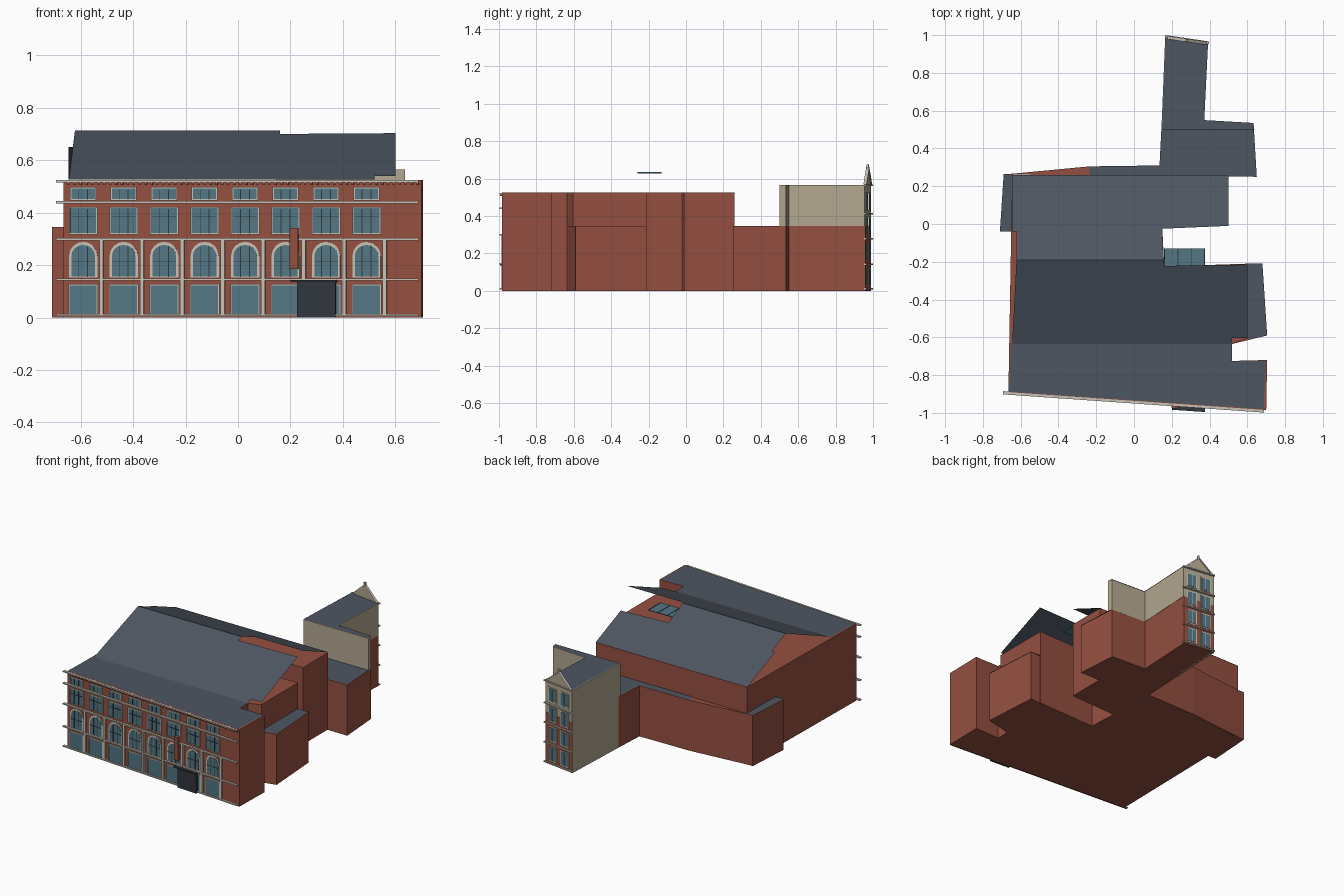
import bpy, math
from mathutils import Matrix, Vector

if "Cube" in bpy.data.objects:
    bpy.data.objects.remove(bpy.data.objects["Cube"])


def material(name, rgb):
    m = bpy.data.materials.new(name)
    m.diffuse_color = (*rgb, 1)
    m.use_nodes = True
    m.node_tree.nodes["Principled BSDF"].inputs["Base Color"].default_value = m.diffuse_color
    return m


BRICK = material("brick", (0.30, 0.08, 0.052))
SLATE = material("slate", (0.075, 0.092, 0.12))
GLASS = material("glass", (0.085, 0.18, 0.23))
BEIGE = material("render_beige", (0.45, 0.39, 0.28))
STONE = material("stone", (0.58, 0.54, 0.46))
DARK = material("dark_metal", (0.03, 0.038, 0.048))


def mesh(name, verts, faces, mat):
    me = bpy.data.meshes.new(name)
    me.from_pydata([tuple(v) for v in verts], [], faces)
    me.materials.append(mat)
    ob = bpy.data.objects.new(name, me)
    bpy.context.collection.objects.link(ob)
    return ob


def prism_data(bottom, top, off=0):
    """Closed solid between two matching counter-clockwise loops."""
    n = len(bottom)
    faces = [[off + i for i in reversed(range(n))], [off + n + i for i in range(n)]]
    faces += [[off + i, off + (i + 1) % n, off + n + (i + 1) % n, off + n + i] for i in range(n)]
    return list(bottom) + list(top), faces


def block(name, pts, z0, z1, mat):
    v, f = prism_data([(x, y, z0) for x, y in pts], [(x, y, z1) for x, y in pts])
    return mesh(name, v, f, mat)


def sheet(name, pts, height, mat=SLATE):
    return mesh(name, [(x, y, height(y)) for x, y in pts], [list(range(len(pts)))], mat)


def panels(name, frame, outlines, mat):
    """Many facade pieces in one object: (outline in u,z ; inner depth ; outer depth)."""
    verts, faces = [], []
    for outline, d0, d1 in outlines:
        v, f = prism_data([frame @ Vector((u, -d0, z)) for u, z in outline],
                          [frame @ Vector((u, -d1, z)) for u, z in outline], len(verts))
        verts += v
        faces += f
    return mesh(name, verts, faces, mat)


def rect(u, w, z0, z1):
    return [(u - w / 2, z0), (u + w / 2, z0), (u + w / 2, z1), (u - w / 2, z1)]


def arch(u, w, z0, spring, top, n=8):
    return [(u - w / 2, z0), (u + w / 2, z0)] + [
        (u + w / 2 * math.cos(math.pi * i / n), spring + (top - spring) * math.sin(math.pi * i / n))
        for i in range(n + 1)]


def facade_frame(a, b):
    ang = math.atan2(b[1] - a[1], b[0] - a[0])
    return Matrix.Translation((a[0], a[1], 0)) @ Matrix.Rotation(ang, 4, 'Z')


# --- building masses
block("main_block", [(-.665, -.89), (.70, -.985), (.705, -.72), (.52, -.725), (.52, -.635),
                     (.60, -.605), (.60, -.21), (.16, -.225), (.15, -.025), (.50, -.01),
                     (.50, .26), (-.645, .26)], 0, .525, BRICK)
block("left_wing", [(-.71, -.04), (-.64, -.04), (-.64, .262), (-.69, .265)], 0, .345, BRICK)
block("right_wing", [(.52, -.635), (.705, -.59), (.68, -.21), (.52, -.215)], 0, .345, BRICK)
block("rear_wing", [(-.69, .262), (.65, .25), (.63, .535), (.37, .55), (.39, .96), (.17, 1.0 - .012),
                    (.135, .31), (-.235, .305)], 0, .345, BRICK)
TOWER = [(.148, .50), (.637, .50), (.632, .535), (.372, .55), (.392, .955), (.168, .988)]
block("tower_upper", TOWER, .345, .565, BEIGE)
block("tower_side_wall", [(.145, .50), (.16, .50), (.18, .986), (.165, .988)], 0, .565, BEIGE)

# --- flat roofs
sheet("front_flat_roof", [(-.663, -.888), (.685, -.98), (.70, -.725), (.52, -.725), (.52, -.635),
                          (-.65, -.635)], lambda y: .528)
sheet("left_wing_roof", [(-.71, -.04), (-.645, -.04), (-.645, .262), (-.69, .264)], lambda y: .348)
sheet("right_wing_roof", [(.60, -.61), (.705, -.59), (.68, -.21), (.60, -.21)], lambda y: .348)
sheet("rear_wing_roof", [(-.235, .26), (.65, .25), (.635, .50), (.147, .50), (.135, .31),
                         (-.235, .305)], lambda y: .348)
sheet("tower_roof", TOWER, lambda y: .568)


# --- open-ended pitched roof
def front_slope(y):
    return .527 + .187 * (y + .635) / .445


def rear_slope(y):
    return .714 - .187 * (y + .19) / .45


sheet("front_roof_slope", [(-.645, -.635), (.52, -.635), (.52, -.603), (.60, -.603), (.60, -.215),
                           (.16, -.222), (.16, -.19), (-.622, -.19)], front_slope)
sheet("rear_roof_slope", [(-.622, -.19), (.157, -.19), (.15, -.025), (.50, -.01), (.50, .26),
                          (-.647, .26), (-.647, -.04), (-.622, -.04)], rear_slope)

# --- skylight
block("skylight_glass", [(.16, -.26), (.375, -.26), (.375, -.13), (.16, -.13)], .627, .632, GLASS)
for i in range(4):
    x = .162 + .0703 * i
    block("skylight_bar", [(x - .002, -.26), (x + .002, -.26), (x + .002, -.13), (x - .002, -.13)],
          .626, .634, DARK)

# --- front facade, u runs along the wall from its left end
F = facade_frame((-.665, -.89), (.70, -.985))
cols = [.075 + .1548 * i for i in range(8)]
glass, frames, bars, surrounds = [], [], [], []
for u in cols:
    for w, z0, z1 in ((.108, .012, .125), (.104, .32, .42), (.094, .45, .495)):
        glass.append((rect(u, w, z0, z1), 0, .005))
        for e in (-1, 1):
            frames.append((rect(u + e * w / 2, .005, z0, z1), 0, .007))
        for z in (z0, z1):
            frames.append((rect(u, w + .005, z - .0025, z + .0025), 0, .007))
    surrounds.append((arch(u, .108, .153, .235, .289), 0, .004))
    glass.append((arch(u, .090, .157, .235, .277), 0, .006))
    for z0, z1, zm in ((.155, .277, .215), (.32, .42, .385), (.45, .495, None)):
        for du in (-.017, .017):
            bars.append((rect(u + du, .003, z0, z1 - .006), 0, .008))
        if zm:
            bars.append((rect(u, .09, zm - .0015, zm + .0015), 0, .008))
panels("front_window_glass", F, glass, GLASS)
panels("front_window_frames", F, frames, STONE)
panels("front_arch_surrounds", F, surrounds, STONE)
panels("front_glazing_bars", F, bars, DARK)
panels("front_pilasters", F, [(rect(u + .0695, .015, .01, .30), 0, .012) for u in cols], STONE)
panels("front_string_courses", F,
       [(rect(.665, 1.385, z - .004, z + .004), -.003, .014) for z in (.010, .145, .299, .440, .520)],
       STONE)
panels("cornice_dentils", F, [(rect(.02 + .0226 * i, .009, .506, .516), 0, .011) for i in range(60)],
       BRICK)
panels("entrance_door", F, [(rect(.967, .148, 0, .135), 0, .02)], DARK)
panels("entrance_canopy", F, [(rect(.957, .175, .135, .143), 0, .033)], DARK)
panels("wall_box", F, [(rect(.882, .032, .185, .342), 0, .025)], BRICK)

# --- tower facade at the back, u runs from the right-hand corner
T = facade_frame((.392, .955), (.168, .988))
L = .226
glass, frames = [], []
for u in (.062, L - .062):
    for z0, z1 in ((.03, .12), (.165, .255), (.30, .39), (.435, .52)):
        glass.append((rect(u, .06, z0, z1), 0, .006))
        frames.append((rect(u, .072, z0 - .006, z1 + .006), 0, .004))
        frames.append((rect(u, .003, z0, z1), 0, .008))
panels("tower_window_glass", T, glass, GLASS)
panels("tower_window_frames", T, frames, STONE)
panels("tower_string_courses", T,
       [(rect(L / 2, L + .01, z - .004, z + .004), -.003, .012) for z in (.01, .143, .278, .412, .563)],
       STONE)
panels("tower_pediment", T, [([(.02, .567), (L - .02, .567), (L / 2, .655)], -.006, .004)], BEIGE)
panels("pediment_coping", T,
       [([(.008, .567), (.02, .567), (L / 2, .652), (L / 2, .662)], -.008, .009),
        ([(L - .02, .567), (L - .008, .567), (L / 2, .662), (L / 2, .652)], -.008, .009),
        (rect(L / 2, .012, .655, .675), -.006, .006)], STONE)
